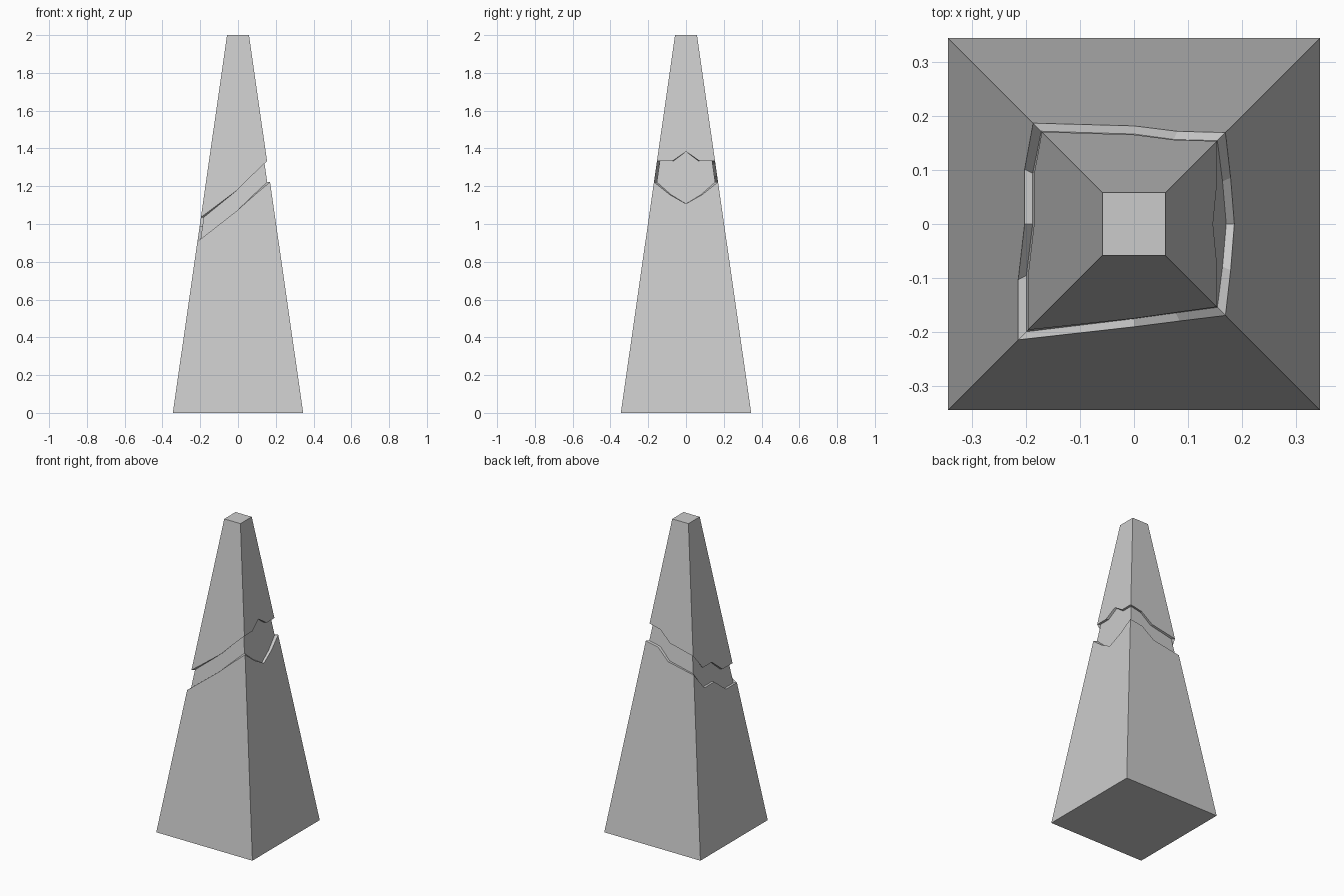
import bpy, bmesh
from mathutils import Matrix, Vector
from math import pi

if "Cube" in bpy.data.objects:
    bpy.data.objects.remove(bpy.data.objects["Cube"])

BASE, TOP, HEIGHT, INSET = 0.345, 0.058, 2.0, 0.015

# Jagged band per side, counter-clockwise from the front:
# (position along side -1..1, lower edge z, upper edge z); each side ends at the next one's start
SIDES = [
    [(-1, 0.907, 1.035), (0, 1.075, 1.183), (0.47, 1.15, 1.26)],                  # front
    [(-1, 1.222, 1.333), (-0.48, 1.155, 1.333), (0, 1.107, 1.383), (0.48, 1.155, 1.333)],  # right
    [(-1, 1.222, 1.333), (-0.47, 1.206, 1.315), (0, 1.136, 1.25)],                # back
    [(-1, 1.10, 1.213), (-0.5, 0.99, 1.113), (0, 0.99, 1.113), (0.48, 0.907, 1.035)],      # left
]


def half_width(z):
    return BASE + (TOP - BASE) * z / HEIGHT


bm = bmesh.new()


def vert(side, u, z, inset=0.0):
    h = half_width(z) - inset
    return bm.verts.new(Matrix.Rotation(side * pi / 2, 3, 'Z') @ Vector((u * h, -h, z)))


def band_ring(level, inset):
    return [[vert(k, p[0], p[level], inset) for p in side] for k, side in enumerate(SIDES)]


# Square ends and the four jagged loops
foot = [[vert(k, -1, 0)] for k in range(4)]
low_out, low_in = band_ring(1, 0), band_ring(1, INSET)
up_in, up_out = band_ring(2, INSET), band_ring(2, 0)
tip = [[vert(k, -1, HEIGHT)] for k in range(4)]


def run(ring, k):
    return ring[k] + [ring[(k + 1) % 4][0]]


# Flat sloping sides: lower body, recessed core, upper body
for a, b in ((foot, low_out), (low_in, up_in), (up_out, tip)):
    for k in range(4):
        bm.faces.new(run(a, k) + run(b, k)[::-1])

# Ledge and overhang of the groove
for a, b in ((low_out, low_in), (up_in, up_out)):
    for k in range(4):
        ra, rb = run(a, k), run(b, k)
        for i in range(len(ra) - 1):
            bm.faces.new((ra[i], ra[i + 1], rb[i + 1], rb[i]))

# End caps
bm.faces.new([s[0] for s in foot][::-1])
bm.faces.new([s[0] for s in tip])
bmesh.ops.recalc_face_normals(bm, faces=bm.faces)

mesh = bpy.data.meshes.new("broken_obelisk")
bm.to_mesh(mesh)
bm.free()
bpy.context.collection.objects.link(bpy.data.objects.new("broken_obelisk", mesh))
